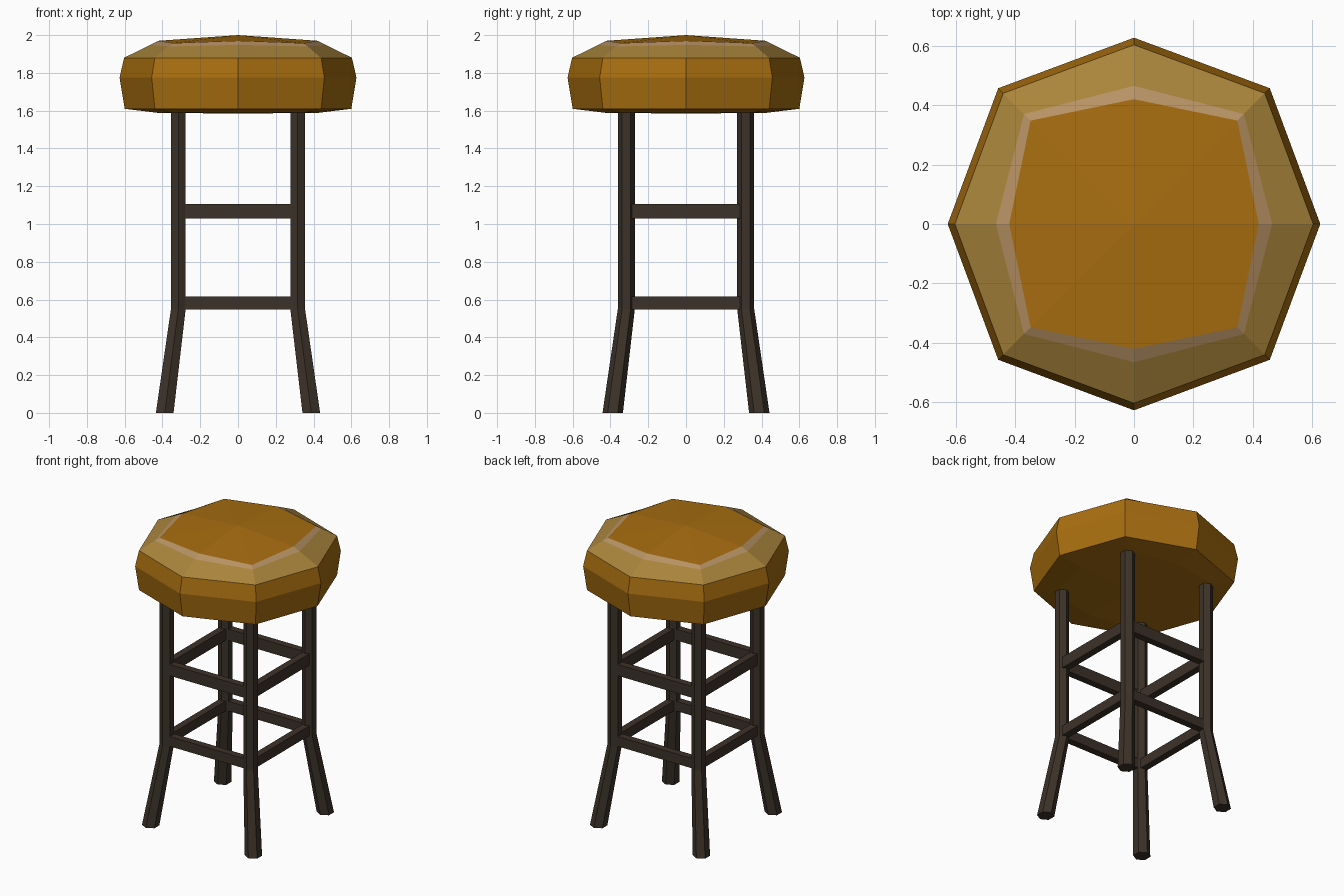
import bpy
import bmesh
from math import cos, sin, pi

cube = bpy.data.objects.get("Cube")
if cube:
    bpy.data.objects.remove(cube)


def material(name, r, g, b):
    m = bpy.data.materials.new(name)
    m.use_nodes = True
    m.diffuse_color = (r, g, b, 1)
    bsdf = next(n for n in m.node_tree.nodes if n.type == 'BSDF_PRINCIPLED')
    bsdf.inputs["Base Color"].default_value = (r, g, b, 1)
    return m


gold = material("golden leather", 0.39, 0.155, 0.005)
tan = material("worn tan", 0.40, 0.235, 0.045)
pale = material("pale highlight", 0.48, 0.29, 0.13)
wood = material("dark wood", 0.045, 0.032, 0.022)


def loft(name, rings, mats, ring_mats=None):
    """Join equal-sized rings of points into a capped solid."""
    bm = bmesh.new()
    loops = [[bm.verts.new(p) for p in ring] for ring in rings]
    n = len(loops[0])
    for k, (low, high) in enumerate(zip(loops, loops[1:])):
        for i in range(n):
            j = (i + 1) % n
            f = bm.faces.new((low[i], low[j], high[j], high[i]))
            f.material_index = ring_mats[k] if ring_mats else 0
    for loop in (loops[0], loops[-1]):
        centre = [sum(v.co[a] for v in loop) / n for a in range(3)]
        if ring_mats:
            # domed cap with a slightly raised middle
            centre[2] = 2.0 if loop is loops[-1] else 1.585
        c = bm.verts.new(centre)
        for i in range(n):
            bm.faces.new((loop[i], loop[(i + 1) % n], c))
    bmesh.ops.recalc_face_normals(bm, faces=bm.faces)
    mesh = bpy.data.meshes.new(name)
    bm.to_mesh(mesh)
    bm.free()
    for m in mats:
        mesh.materials.append(m)
    ob = bpy.data.objects.new(name, mesh)
    bpy.context.collection.objects.link(ob)
    return ob


# Cushion: octagonal rings as (side radius, side z, corner x and y, corner z)
profile = [
    (0.42, 1.588, 0.35, 1.59),
    (0.60, 1.61, 0.44, 1.61),
    (0.627, 1.775, 0.457, 1.775),
    (0.603, 1.88, 0.44, 1.88),
    (0.465, 1.948, 0.37, 1.94),
    (0.42, 1.97, 0.348, 1.957),
]


def octagon(side, side_z, corner, corner_z):
    pts = []
    for i in range(8):
        a = i * pi / 4
        r, z = (corner * 2 ** 0.5, corner_z) if i % 2 else (side, side_z)
        pts.append((r * cos(a), r * sin(a), z))
    return pts


loft("seat_cushion", [octagon(*p) for p in profile],
     [gold, tan, pale], [0, 0, 0, 1, 2])

# Legs: hexagonal posts that splay outward below the lower rails
LEG = 0.316


def hexagon(x, y, z, r):
    return [(x + r * cos(pi / 6 + i * pi / 3),
             y + r * sin(pi / 6 + i * pi / 3), z) for i in range(6)]


for fb, sy in (("front", -1), ("back", 1)):
    for lr, sx in (("left", 1), ("right", -1)):
        rings = [hexagon(sx * d, sy * d, z, r) for d, z, r in
                 ((0.388, 0, 0.054), (LEG, 0.55, 0.045), (LEG, 1.6, 0.045))]
        loft(f"{fb}_{lr}_leg", rings, [wood])


# Rails: two square frames of bars between the legs
def rail(name, x, y, z, along_x, height):
    long, thin = LEG, 0.024
    hx, hy = (long, thin) if along_x else (thin, long)
    rings = [[(x - hx, y - hy, h), (x + hx, y - hy, h),
              (x + hx, y + hy, h), (x - hx, y + hy, h)]
             for h in (z, z + height)]
    loft(name, rings, [wood])


for level, z, height in (("lower", 0.548, 0.067), ("upper", 1.03, 0.077)):
    for side, x, y in (("front", 0, -LEG), ("back", 0, LEG),
                       ("left", LEG, 0), ("right", -LEG, 0)):
        rail(f"{level}_{side}_rail", x, y, z, x == 0, height)
